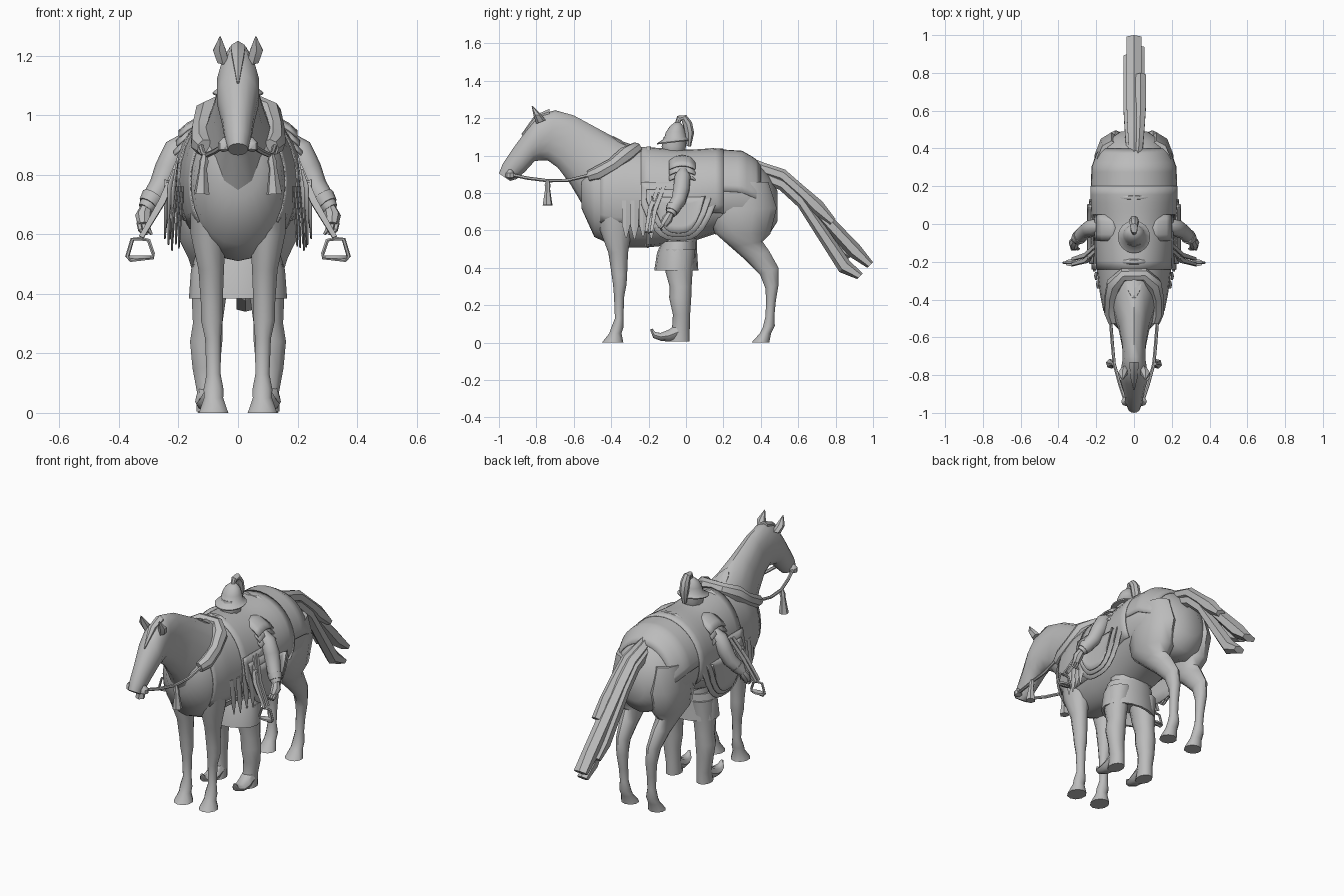
import bpy, bmesh, math, random
from mathutils import Vector

random.seed(4)
grey = bpy.data.materials.new("stone_grey")
grey.diffuse_color = (0.5, 0.5, 0.5, 1)


def finish(name, bm, angle=40, thick=0):
    bmesh.ops.recalc_face_normals(bm, faces=bm.faces)
    me = bpy.data.meshes.new(name)
    bm.to_mesh(me)
    bm.free()
    ob = bpy.data.objects.new(name, me)
    bpy.context.collection.objects.link(ob)
    me.materials.append(grey)
    if thick:
        ob.modifiers.new("thickness", "SOLIDIFY").thickness = thick
    bpy.ops.object.select_all(action="DESELECT")
    ob.select_set(True)
    bpy.context.view_layer.objects.active = ob
    bpy.ops.object.shade_smooth_by_angle(angle=math.radians(angle))
    return ob


def skin(name, rings, closed=True, angle=40, thick=0):
    """Bridge rings of points into a surface."""
    bm = bmesh.new()
    vs = [[bm.verts.new(p) for p in r] for r in rings]
    n = len(vs[0])
    for a, b in zip(vs, vs[1:]):
        for i in range(n if closed else n - 1):
            j = (i + 1) % n
            bm.faces.new((a[i], a[j], b[j], b[i]))
    if closed:
        bm.faces.new(vs[0])
        bm.faces.new(vs[-1])
    return finish(name, bm, angle, thick)


def loft(name, sections, s=1, n=14, angle=45):
    """Sections: y1, z1, y2, z2 of two opposite edge points, half width, centre x."""
    rings = []
    for y1, z1, y2, z2, w, cx in sections:
        ring = []
        for i in range(n):
            t = math.tau * i / n
            c = math.cos(t) / 2
            ring.append((s * cx + w * math.sin(t), (y1 + y2) / 2 + (y1 - y2) * c,
                         (z1 + z2) / 2 + (z1 - z2) * c))
        rings.append(ring)
    return skin(name, rings, angle=angle)


def tube(name, path, radii, s=1, n=8):
    """Round tube with varying radius along a path."""
    pts = [Vector((s * p[0], p[1], p[2])) for p in path]
    rings = []
    for i, p in enumerate(pts):
        d = (pts[min(i + 1, len(pts) - 1)] - pts[max(i - 1, 0)]).normalized()
        side = d.orthogonal().normalized() if i == 0 else (side - d * side.dot(d)).normalized()
        up = d.cross(side)
        rings.append([p + (side * math.cos(math.tau * k / n) + up * math.sin(math.tau * k / n)) * radii[i]
                      for k in range(n)])
    return skin(name, rings)


# Horse barrel: y, belly z, back z, half width
barrel = [(-.56, .72, .93, .08), (-.49, .565, .98, .15), (-.37, .51, 1.035, .175), (-.2, .51, 1.035, .195),
          (0, .53, 1.02, .212), (.15, .58, 1.03, .222), (.3, .57, 1.02, .22), (.37, .55, .98, .195),
          (.44, .57, .9, .15), (.49, .65, .81, .07)]
loft("horse_body", [(y, zt, y, zb, w, 0) for y, zb, zt, w in barrel], n=20, angle=60)

# Neck and head in one sweep
loft("horse_neck_and_head", [
    (-.22, 1.035, -.46, .6, .15, 0), (-.35, 1.08, -.555, .74, .115, 0), (-.48, 1.15, -.62, .85, .082, 0),
    (-.6, 1.215, -.685, .935, .064, 0), (-.7, 1.243, -.74, .975, .062, 0), (-.79, 1.215, -.775, .975, .073, 0),
    (-.85, 1.14, -.81, .97, .072, 0), (-.92, 1.045, -.86, .915, .054, 0), (-.98, .955, -.905, .875, .044, 0),
    (-1.0, .905, -.94, .865, .034, 0)], n=14)
loft("forelock", [(-.73, 1.25, -.73, 1.19, .028, 0), (-.81, 1.215, -.79, 1.19, .024, 0),
                  (-.88, 1.115, -.87, 1.1, .004, 0)], n=6)
# Spiky mane tuft at the withers
loft("mane_tuft", [(-.3, 1.05, -.3, 1.02, .05, 0), (-.35, 1.085, -.36, 1.05, .035, 0),
                   (-.39, 1.105, -.395, 1.09, .01, 0)], n=6, angle=20)

# Tail of overlapping flat strands
tail_line = [(.35, .985), (.42, .955), (.53, .918), (.63, .83)]
strands = [(0, 0, 1.0, .43, .045), (.025, -.045, .945, .37, .035), (-.03, -.025, .9, .48, .03), (.035, .008, .8, .66, .032)]
for cx, dz, ye, ze, w in strands:
    secs = [(y, z + dz * k, y - .03, z + dz * k - .06, w * k, cx * k)
            for (y, z), k in zip(tail_line, (.5, .75, .9, 1))]
    secs += [(ye - .07, ze + .09 + dz / 2, ye - .125, ze + .03 + dz / 2, w, cx), (ye, ze, ye - .03, ze - .03, w, cx)]
    loft("tail_strand", secs, n=6, angle=25)

for s in (1, -1):
    # Horse legs
    loft("front_leg", [(-.48, .74, -.25, .74, .065, .1), (-.46, .6, -.29, .6, .062, .1), (-.415, .48, -.31, .48, .045, .09),
                       (-.397, .36, -.315, .36, .038, .088), (-.39, .31, -.318, .31, .038, .088),
                       (-.385, .25, -.33, .25, .028, .084),
                       (-.38, .13, -.335, .13, .025, .082), (-.4, .08, -.335, .08, .035, .082),
                       (-.41, .05, -.345, .05, .034, .082), (-.45, 0, -.335, 0, .052, .082)], s, 10)
    loft("hind_leg", [(.17, .86, .44, .86, .08, .12), (.13, .7, .485, .72, .095, .12), (.15, .59, .45, .58, .083, .12),
                      (.24, .51, .41, .54, .058, .112), (.32, .44, .445, .49, .044, .105), (.395, .365, .495, .4, .034, .1),
                      (.425, .29, .495, .31, .033, .095), (.428, .22, .48, .22, .027, .092), (.425, .14, .472, .14, .025, .09),
                      (.41, .08, .475, .09, .034, .088), (.395, .05, .455, .05, .035, .088),
                      (.35, 0, .445, 0, .05, .088)], s, 10)
    # Ears
    loft("ear", [(-.8, 1.17, -.75, 1.19, .022, .05), (-.815, 1.215, -.775, 1.22, .025, .062),
                 (-.825, 1.265, -.82, 1.265, .002, .06)], s, 6, 30)
    # Bridle: bit, rein and hanging tassel
    tube("bit", [(.042, -.94, .878), (.044, -.94, .885), (.044, -.94, .905), (.042, -.94, .925)],
         [.008, .024, .024, .008], s)
    tube("rein", [(.045, -.94, .9), (.075, -.85, .88), (.105, -.74, .866), (.115, -.63, .868), (.125, -.5, .9)],
         [.009] * 5, s, 6)
    tube("tassel", [(.112, -.74, .87), (.114, -.74, .845), (.118, -.74, .82), (.122, -.74, .735)],
         [.008, .016, .014, .027], s, 6)

# Collar roll draped over the withers
half = [(.108, -.52, .89), (.12, -.47, .905), (.12, -.39, .95), (.102, -.32, 1.005), (.055, -.27, 1.035)]
path = half + [(-x, y, z) for x, y, z in reversed(half)]
tube("collar_roll", path, [.03, .04, .038, .046, .036] + [.036, .046, .038, .04, .03])


# Barding sheets wrapped around the barrel
def body_at(y):
    for a, b in zip(barrel, barrel[1:]):
        if y <= b[0]:
            t = (y - a[0]) / (b[0] - a[0])
            return [a[k] + (b[k] - a[k]) * t for k in (1, 2, 3)]
    return barrel[-1][1:]


def wrap(name, y0, y1, reach, off, zig=0):
    rows = []
    for i in range(11):
        y = y0 + (y1 - y0) * i / 10
        zb, zt, w = body_at(y)
        lim = math.radians(reach - zig * (i % 2))
        rows.append([((w + off) * math.sin(lim * k / 10), y,
                      (zb + zt) / 2 + ((zt - zb) / 2 + off) * math.cos(lim * k / 10)) for k in range(-10, 11)])
    skin(name, rows, False, 50, .005)


wrap("chest_barding", -.46, -.2, 125, .006)
wrap("saddle_blanket", -.24, .2, 118, .01)
wrap("rump_cloth", .15, .4, 88, .006)

for s in (1, -1):
    # Layered rounded saddle flaps
    for k in range(3):
        rows = []
        for i in range(13):
            u = i / 6 - 1
            y = -.04 + u * (.2 - .03 * k)
            zb = .545 + .02 * k + .2 * abs(u) ** 3
            zt = .86 - .04 * k
            rows.append([(s * (.205 + .012 * k + .02 * j / 5), y, zt + (zb - zt) * j / 5) for j in range(6)])
        skin("saddle_flap", rows, False, 40, .006)
    # Pointed strips hanging in front of the flaps
    for i in range(4):
        y = -.32 + i * .045
        x = .184 + i * .01
        z = .56 + random.uniform(-.01, .03)
        loft("hanging_strip", [(y - .022, .76, y + .022, .76, .005, x), (y - .022, z + .07, y + .022, z + .07, .005, x + .012),
                               (y - .004, z, y + .004, z, .003, x + .015)], s, 4, 20)
    # Stirrup strap and iron
    for dy in (-.014, .014):
        tube("stirrup_strap", [(.2, -.13 + dy, .84), (.255, -.18 + dy, .71), (.325, -.2 + dy, .59)], [.014, .016, .011], s, 4)
    tube("stirrup_iron", [(.325, -.205, .585), (.355, -.205, .583), (.372, -.205, .525), (.362, -.205, .513),
                          (.285, -.205, .522), (.285, -.205, .535), (.3, -.205, .58), (.325, -.205, .585)], [.007] * 8, s, 6)
    loft("stirrup_tread", [(-.225, .528, -.185, .528, .04, .328), (-.225, .518, -.185, .518, .04, .328)], s, 8)

    # Rider's legs and curled boots
    loft("rider_leg", [(-.12, .5, .05, .5, .07, .085), (-.11, .38, .035, .38, .06, .098), (-.088, .3, .03, .3, .052, .102),
                       (-.09, .24, .028, .24, .057, .107), (-.07, .15, .022, .15, .048, .107),
                       (-.075, .07, .02, .07, .04, .1), (-.09, .005, .02, .005, .042, .1)], s, 10)
    loft("curled_boot_toe", [(-.04, .11, -.04, .005, .04, .1), (-.09, .07, -.09, .005, .042, .102),
                             (-.135, .052, -.135, .01, .036, .105), (-.165, .057, -.175, .025, .024, .107),
                             (-.18, .075, -.192, .07, .006, .107)], s, 8)
    # Rider's arm, hand and fingers
    tube("rider_arm", [(.17, -.015, .92), (.205, -.018, .885), (.235, -.025, .82), (.26, -.04, .76), (.29, -.07, .715),
                       (.312, -.085, .685)], [.026, .044, .045, .04, .036, .025], s, 10)
    tube("cuff", [(.285, -.065, .725), (.302, -.078, .7)], [.041, .034], s, 10)
    tube("rider_hand", [(.308, -.083, .69), (.318, -.1, .66), (.316, -.12, .63)], [.02, .028, .021], s)
    for k in range(3):
        tube("finger", [(.305 + .014 * k, -.115, .64), (.3 + .014 * k, -.135, .615), (.29 + .014 * k, -.13, .6)],
             [.009, .008, .005], s, 5)
    # Shoulder plates
    for k in range(3):
        z = 1.005 - .03 * k
        x = .09 + .008 * k
        skin("shoulder_plate", [[(s * (x + .055 * a), y, z - .014 * a * a - 4 * (y + .02) ** 2) for a in (0, .7, 1.5, 2)]
                                for y in (-.09, -.055, -.02, .015, .05)], False, 40, .008)

# Rider's torso, tunic and head
loft("rider_torso", [(-.12, .5, .06, .5, .13, 0), (-.12, .7, .06, .7, .12, 0), (-.12, .88, .06, .88, .16, 0),
                     (-.09, .97, .04, .97, .12, 0), (-.08, 1.0, .01, 1.0, .05, 0)])
loft("tunic_skirt", [(-.13, .54, .06, .54, .14, 0), (-.155, .48, .06, .48, .158, 0), (-.17, .385, .066, .385, .165, 0),
                     (-.155, .385, .052, .385, .152, 0), (-.13, .45, .04, .45, .13, 0)], n=16)
loft("rider_head", [(-.1, .98, -.03, .98, .035, 0), (-.125, 1.01, -.01, 1.01, .05, 0), (-.13, 1.05, 0, 1.05, .058, 0),
                    (-.12, 1.1, 0, 1.1, .055, 0)], n=10)
# Brimmed helmet and plume
loft("helmet", [(-.155, 1.06, .018, 1.08, .083, 0), (-.155, 1.066, .018, 1.086, .086, 0), (-.118, 1.09, .0, 1.1, .062, 0),
                (-.108, 1.125, -.003, 1.13, .055, 0), (-.088, 1.155, -.015, 1.158, .042, 0),
                (-.062, 1.178, -.03, 1.178, .017, 0)], n=16)
tube("helmet_plume", [(0, -.05, 1.165), (0, -.035, 1.2), (0, -.01, 1.2), (0, .008, 1.17), (0, .018, 1.12), (0, .015, 1.05)],
     [.012, .017, .021, .026, .026, .012])
# Saddle arches
for y, w, h in ((-.2, .08, 1.05), (.14, .1, 1.04)):
    loft("saddle_arch", [(y - .025, 1.0, y + .025, 1.0, w, 0), (y - .02, h - .015, y + .02, h - .015, w * .75, 0),
                         (y - .01, h, y + .01, h, w * .4, 0)], n=12)
